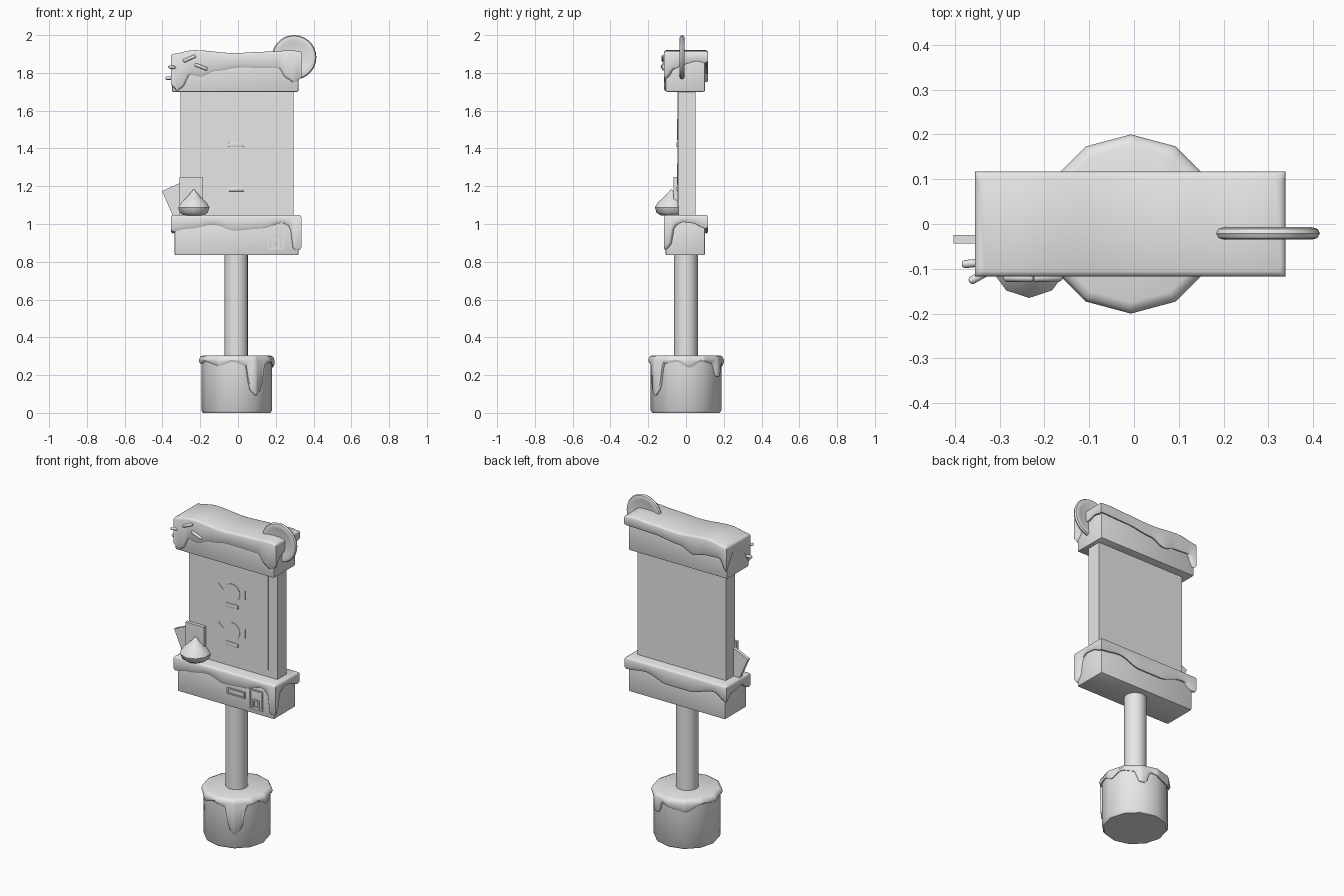
import bpy, bmesh, math
from mathutils import Matrix, Vector

if "Cube" in bpy.data.objects:
    bpy.data.objects.remove(bpy.data.objects["Cube"])

grey = bpy.data.materials.new("plain_grey")
grey.use_nodes = True
COLOUR = (0.8, 0.8, 0.8, 1)
grey.diffuse_color = COLOUR
grey.node_tree.nodes["Principled BSDF"].inputs["Base Color"].default_value = COLOUR


def finish(bm, name, angle=40):
    bmesh.ops.recalc_face_normals(bm, faces=bm.faces)
    mesh = bpy.data.meshes.new(name)
    bm.to_mesh(mesh)
    bm.free()
    mesh.materials.append(grey)
    obj = bpy.data.objects.new(name, mesh)
    bpy.context.collection.objects.link(obj)
    bpy.ops.object.select_all(action='DESELECT')
    obj.select_set(True)
    bpy.context.view_layer.objects.active = obj
    bpy.ops.object.shade_smooth_by_angle(angle=math.radians(angle))
    return obj


def box(name, x, y, z, bevel=0.0, tilt=0.0):
    """Box from (min, max) ranges, optionally tilted in the front plane."""
    bm = bmesh.new()
    bmesh.ops.create_cube(bm, size=1)
    size = [b - a for a, b in (x, y, z)]
    mid = Vector([(a + b) / 2 for a, b in (x, y, z)])
    bmesh.ops.scale(bm, vec=size, verts=bm.verts)
    if bevel:
        bmesh.ops.bevel(bm, geom=bm.edges[:], offset=bevel, segments=2, affect='EDGES', profile=0.5)
    bm.transform(Matrix.Translation(mid) @ Matrix.Rotation(tilt, 4, 'Y'))
    return finish(bm, name)


def lathe(name, profile, sides, place, angle=40):
    """Spin (radius, height) pairs around local z, then place."""
    bm = bmesh.new()
    rings = [[bm.verts.new((r * math.sin(math.tau * i / sides), r * math.cos(math.tau * i / sides), h))
              for i in range(sides)] for r, h in profile]
    skin(bm, rings)
    bm.faces.new(rings[0])
    bm.faces.new(rings[-1])
    bm.transform(place)
    return finish(bm, name, angle)


def skin(bm, rings):
    for a, b in zip(rings, rings[1:]):
        for i in range(len(a)):
            j = (i + 1) % len(a)
            bm.faces.new((a[i], a[j], b[j], b[i]))


def ease(keys, t):
    """Smooth interpolation through (position, value) keys."""
    if t <= keys[0][0]:
        return keys[0][1]
    for (a, u), (b, v) in zip(keys, keys[1:]):
        if t <= b:
            return u + (v - u) * (1 - math.cos(math.pi * (t - a) / (b - a))) / 2
    return keys[-1][1]


def icing_rings(bm, outline, lows, top, lip):
    """Rounded shell: outline(inset) gives points, lows the dripping edge."""
    rings = []
    for inset, base, lift in ((0.03, 'low', 0.006), (0.006, 'low', 0), (0, 'low', 0.012),
                              (0, 'top', -lip), (lip * 0.3, 'top', -lip * 0.3), (lip, 'top', 0)):
        rings.append([bm.verts.new((x, y, (low if base == 'low' else top(x)) + lift))
                      for (x, y), low in zip(outline(inset), lows)])
    skin(bm, rings)
    return rings[-1]


def slab_icing(name, xs, depth, top, front, right, back, left):
    """Icing over a box; each side has its own drip profile."""
    n, m = 56, 16
    x0, x1 = xs
    fx = [x0 + (x1 - x0) * i / n for i in range(n + 1)]
    sy = [-depth + 2 * depth * i / m for i in range(1, m)]
    points = ([(x, -depth) for x in fx] + [(x1, y) for y in sy]
              + [(x, depth) for x in reversed(fx)] + [(x0, y) for y in reversed(sy)])
    lows = ([ease(front, x) for x in fx] + [ease(right, y) for y in sy]
            + [ease(back, x) for x in reversed(fx)] + [ease(left, y) for y in reversed(sy)])

    def outline(d):
        sx, sd = 1 - 2 * d / (x1 - x0), 1 - d / depth
        c = (x0 + x1) / 2
        return [(c + (x - c) * sx, y * sd) for x, y in points]

    bm = bmesh.new()
    cap = icing_rings(bm, outline, lows, top, 0.012)
    # Lengthwise strips close the top
    far = [cap[n + m + n - i] for i in range(n + 1)]
    for i in range(1, n - 1):
        bm.faces.new((cap[i], cap[i + 1], far[i + 1], far[i]))
    bm.faces.new(cap[n - 1:n + m + 2])
    bm.faces.new(cap[2 * n + m - 1:] + cap[:2])
    return finish(bm, name, 50)


# Stand: base drum, icing on the base, pole
CX = -0.007
lathe("base", [(0.178, 0), (0.187, 0.012), (0.187, 0.28)], 12, Matrix.Translation((CX, 0, 0)))
lathe("pole", [(0.063, 0.29), (0.063, 0.85)], 16, Matrix.Translation((-0.009, 0, 0)))

base_drips = [(-180, 0.26), (-150, 0.27), (-120, 0.25), (-95, 0.27), (-76, 0.25), (-68, 0.12), (-58, 0.09),
              (-48, 0.12), (-38, 0.26), (-15, 0.27), (5, 0.24), (25, 0.27), (48, 0.26), (58, 0.19),
              (68, 0.19), (78, 0.26), (105, 0.24), (125, 0.23), (150, 0.27), (180, 0.26)]
angles = [-180 + 3.75 * i for i in range(96)]


def drum_outline(d):
    pts = []
    for a in angles:
        r = 0.2 * math.cos(math.pi / 12) / math.cos(math.radians(a % 30 - 15)) - d
        pts.append((CX + r * math.cos(math.radians(a)), r * math.sin(math.radians(a))))
    return pts


bm = bmesh.new()
bm.faces.new(icing_rings(bm, drum_outline, [ease(base_drips, a) for a in angles], lambda x: 0.305, 0.024))
finish(bm, "base_icing", 50)

# Cabinet: lower box, screen panel, upper box
box("lower_box", (-0.335, 0.32), (-0.108, 0.1), (0.835, 1.03), 0.007)
box("screen_panel", (-0.305, 0.295), (-0.04, 0.05), (1.0, 1.75))
box("screen_plate", (-0.245, 0.235), (-0.044, -0.035), (1.09, 1.72))
box("upper_box", (-0.35, 0.32), (-0.108, 0.1), (1.7, 1.89), 0.007)

slab_icing("lower_icing", (-0.355, 0.335), 0.117, lambda x: 1.048,
           front=[(-0.355, 0.96), (-0.27, 0.975), (-0.13, 0.995), (-0.02, 0.965), (0.12, 0.975), (0.24, 1.005),
                  (0.28, 0.99), (0.3, 0.87), (0.315, 0.86), (0.335, 0.865)],
           right=[(-0.117, 0.865), (-0.095, 0.88), (-0.065, 0.99), (-0.02, 1.01), (0.03, 1.005), (0.117, 0.975)],
           back=[(-0.355, 0.95), (-0.27, 0.99), (-0.1, 0.95), (0.05, 0.95), (0.2, 0.99), (0.335, 0.975)],
           left=[(-0.117, 0.96), (-0.04, 1.0), (0.05, 0.99), (0.117, 0.95)])

top_wave = [(-0.355, 1.9), (-0.23, 1.92), (-0.02, 1.905), (0.15, 1.912), (0.28, 1.919), (0.335, 1.915)]
slab_icing("upper_icing", (-0.355, 0.338), 0.117, lambda x: ease(top_wave, x),
           front=[(-0.355, 1.73), (-0.33, 1.705), (-0.305, 1.72), (-0.26, 1.79), (-0.2, 1.78), (-0.12, 1.81),
                  (0.01, 1.828), (0.22, 1.825), (0.265, 1.77), (0.3, 1.75), (0.338, 1.77)],
           right=[(-0.117, 1.77), (-0.07, 1.82), (-0.01, 1.845), (0.06, 1.86), (0.117, 1.85)],
           back=[(-0.355, 1.75), (-0.31, 1.82), (-0.22, 1.815), (-0.13, 1.795), (-0.03, 1.83),
                 (0.15, 1.85), (0.338, 1.855)],
           left=[(-0.117, 1.73), (-0.06, 1.8), (0.04, 1.84), (0.117, 1.75)])

# Screen details: two wrapped sweets, each above a small label bar
for tag, z in (("upper", 1.5), ("lower", 1.265)):
    facing = Matrix.Translation((-0.01, -0.044, z)) @ Matrix.Rotation(math.pi / 2, 4, 'X')
    lathe(tag + "_sweet", [(0.055, 0), (0.055, 0.003)], 16, facing, 30)
    for side, s in (("left", 1), ("right", -1)):
        bm = bmesh.new()
        tri = [bm.verts.new((-0.01 + s * dx, -0.047, z + dz)) for dx, dz in ((0.05, 0), (0.09, 0.035), (0.09, -0.02))]
        solid = bmesh.ops.extrude_face_region(bm, geom=[bm.faces.new(tri)])
        bmesh.ops.translate(bm, vec=(0, 0.005, 0), verts=[v for v in solid["geom"] if isinstance(v, bmesh.types.BMVert)])
        finish(bm, f"{tag}_sweet_wrapper_{side}", 30)
    box(tag + "_label_bar", (-0.05, 0.033), (-0.05, -0.035), (z - 0.092, z - 0.068), 0.003)


# Payment slot and return hatch on the lower box
def frame(name, x, z, w):
    for part, fx, fz in (("bottom", x, (z[0], z[0] + w)), ("top", x, (z[1] - w, z[1])),
                         ("right", (x[0], x[0] + w), z), ("left", (x[1] - w, x[1]), z)):
        box(f"{name}_{part}", fx, (-0.115, -0.1), fz)


frame("slot_frame", (0.004, 0.126), (0.912, 0.952), 0.008)
frame("hatch_frame", (0.155, 0.245), (0.865, 0.985), 0.009)
frame("hatch_flap", (0.178, 0.222), (0.872, 0.925), 0.009)

# Biscuit disc on the upper corner
lathe("biscuit", [(0.085, -0.009), (0.1, -0.014), (0.113, -0.01), (0.118, 0), (0.113, 0.01), (0.1, 0.014), (0.085, 0.009)],
      28, Matrix.Translation((0.297, -0.021, 1.882)) @ Matrix.Rotation(math.pi / 2, 4, 'X'))

# Wafers and cream dollop on the lower ledge
box("upright_wafer", (-0.31, -0.185), (-0.066, -0.046), (1.03, 1.25))
box("tilted_wafer", (-0.37, -0.235), (-0.044, -0.024), (1.02, 1.21), 0, math.radians(-24))
lathe("cream_dollop", [(0.055, 1.045), (0.078, 1.06), (0.087, 1.088), (0.07, 1.115), (0.04, 1.142), (0.018, 1.165), (0.003, 1.182)],
      10, Matrix.Translation((-0.234, -0.078, 0)))

# Sprinkles: centre and direction
for i, (spot, way) in enumerate((((-0.257, -0.12, 1.876), (0.9, 0, 0.4)), ((-0.195, -0.12, 1.832), (0.9, 0, -0.35)),
                                 ((-0.362, -0.088, 1.772), (1, 0.1, 0)), ((-0.348, -0.118, 1.83), (0.9, 0.5, -0.1)))):
    turn = Vector(way).to_track_quat('Z', 'Y').to_matrix().to_4x4()
    h = 0.036 if i < 2 else 0.022
    lathe(f"sprinkle_{i + 1}", [(0.005, -h), (0.009, -h + 0.005), (0.009, h - 0.005), (0.005, h)], 8,
          Matrix.Translation(spot) @ turn)
